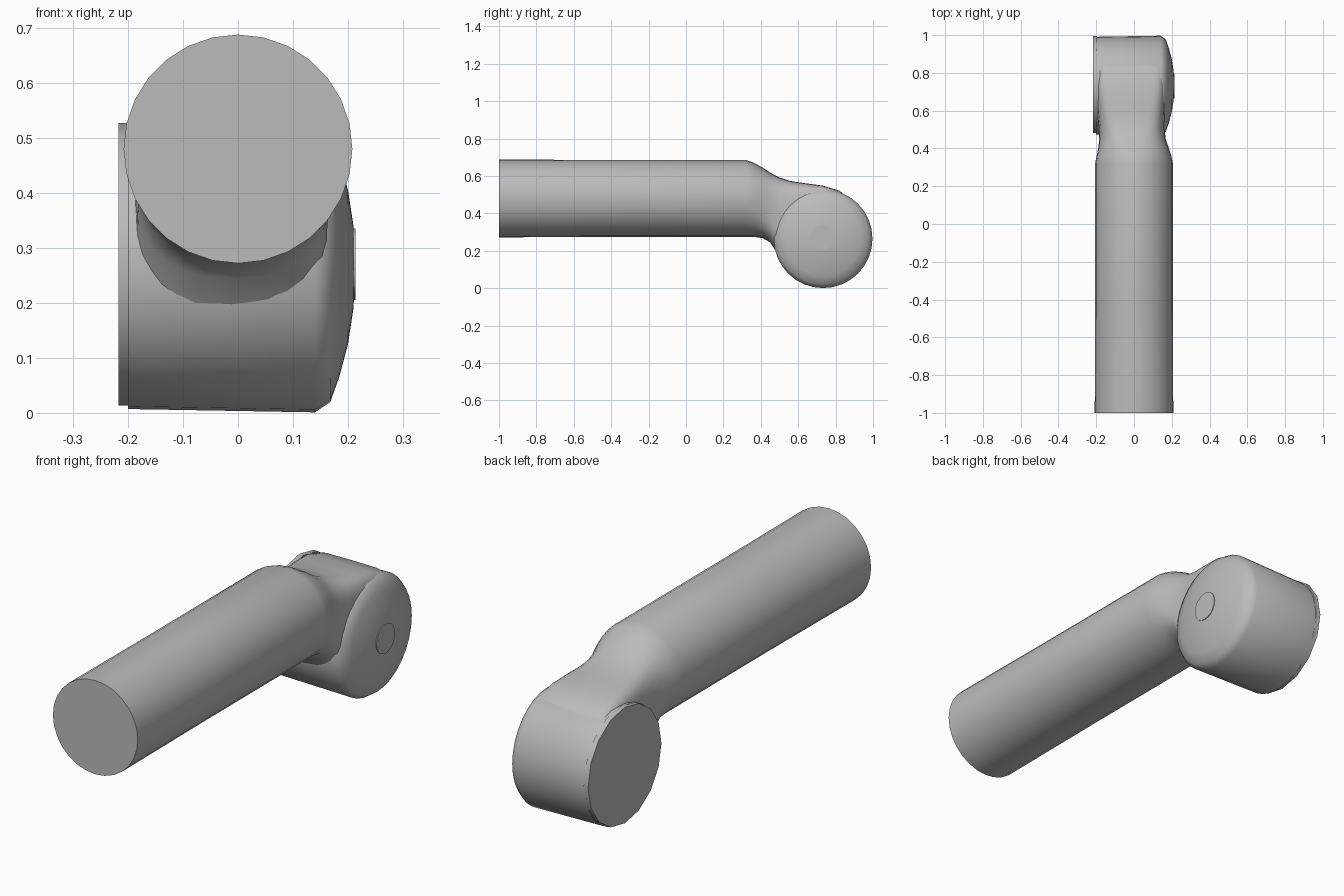
import bpy, bmesh, math
from mathutils import Vector

cube = bpy.data.objects.get("Cube")
if cube:
    bpy.data.objects.remove(cube)

grey = bpy.data.materials.new("plain grey")
grey.use_nodes = True
grey.diffuse_color = (0.5, 0.5, 0.5, 1)
grey.node_tree.nodes["Principled BSDF"].inputs["Base Color"].default_value = (0.5, 0.5, 0.5, 1)


def loft(name, rings, angle=35):
    """Bridge equal rings of points, close both ends and smooth the sides."""
    bm = bmesh.new()
    loops = [[bm.verts.new(p) for p in ring] for ring in rings]
    n = len(loops[0])
    for a, b in zip(loops, loops[1:]):
        for i in range(n):
            j = (i + 1) % n
            bm.faces.new((a[i], a[j], b[j], b[i]))
    bm.faces.new(loops[0][::-1])
    bm.faces.new(loops[-1])
    bmesh.ops.recalc_face_normals(bm, faces=bm.faces)
    mesh = bpy.data.meshes.new(name)
    bm.to_mesh(mesh)
    bm.free()
    obj = bpy.data.objects.new(name, mesh)
    bpy.context.collection.objects.link(obj)
    mesh.materials.append(grey)
    bpy.ops.object.select_all(action='DESELECT')
    obj.select_set(True)
    bpy.context.view_layer.objects.active = obj
    bpy.ops.object.shade_smooth_by_angle(angle=math.radians(angle))
    return obj


def section(y, top, bottom, half, power, shift, sides=28):
    """Upright superellipse section; power 2 is round, more is boxier."""
    ring = []
    for i in range(sides):
        t = math.tau * i / sides
        c, s = math.cos(t), math.sin(t)
        ring.append(Vector((
            shift + half * math.copysign(abs(c) ** (2 / power), c), y,
            (top + bottom) / 2 + (top - bottom) / 2 * math.copysign(abs(s) ** (2 / power), s))))
    return ring


def disc_ring(x, radius, y=0.733, z=0.265, sides=32):
    return [Vector((x, y + radius * math.cos(math.tau * i / sides),
                    z + radius * math.sin(math.tau * i / sides))) for i in range(sides)]


# Round bar and the neck that drops into the end drum
stations = [
    (-1.00, 0.688, 0.272, 0.208, 2.0, 0.0),
    (-0.40, 0.686, 0.275, 0.206, 2.0, 0.0),
    (0.32, 0.686, 0.275, 0.206, 2.0, 0.0),
    (0.36, 0.672, 0.275, 0.198, 2.1, 0.0),
    (0.41, 0.645, 0.268, 0.185, 2.3, -0.003),
    (0.45, 0.618, 0.245, 0.176, 2.7, -0.008),
    (0.50, 0.592, 0.170, 0.174, 3.4, -0.012),
    (0.56, 0.573, 0.100, 0.177, 4.5, -0.015),
    (0.64, 0.561, 0.060, 0.181, 6.0, -0.017),
    (0.73, 0.549, 0.060, 0.182, 8.0, -0.018),
    (0.82, 0.522, 0.080, 0.182, 8.0, -0.018),
    (0.88, 0.470, 0.120, 0.180, 8.0, -0.018),
]
loft("bar_and_neck", [section(*s) for s in stations], 50)

# End drum, flat on one side and domed on the other
drum_profile = [(-0.2, 0.258), (0.14, 0.264), (0.168, 0.245), (0.184, 0.2),
                (0.2, 0.14), (0.21, 0.075), (0.212, 0.03)]
loft("end_drum", [disc_ring(x, r) for x, r in drum_profile], 50)

# Flat cover on the side of the drum
loft("side_cover", [disc_ring(x, 0.257, 0.739, 0.27, 16) for x in (-0.217, -0.195)])

# Small pivot button in the middle of the dome
loft("pivot_button", [disc_ring(x, 0.065, 0.73, 0.27, 20) for x in (0.205, 0.214)])
